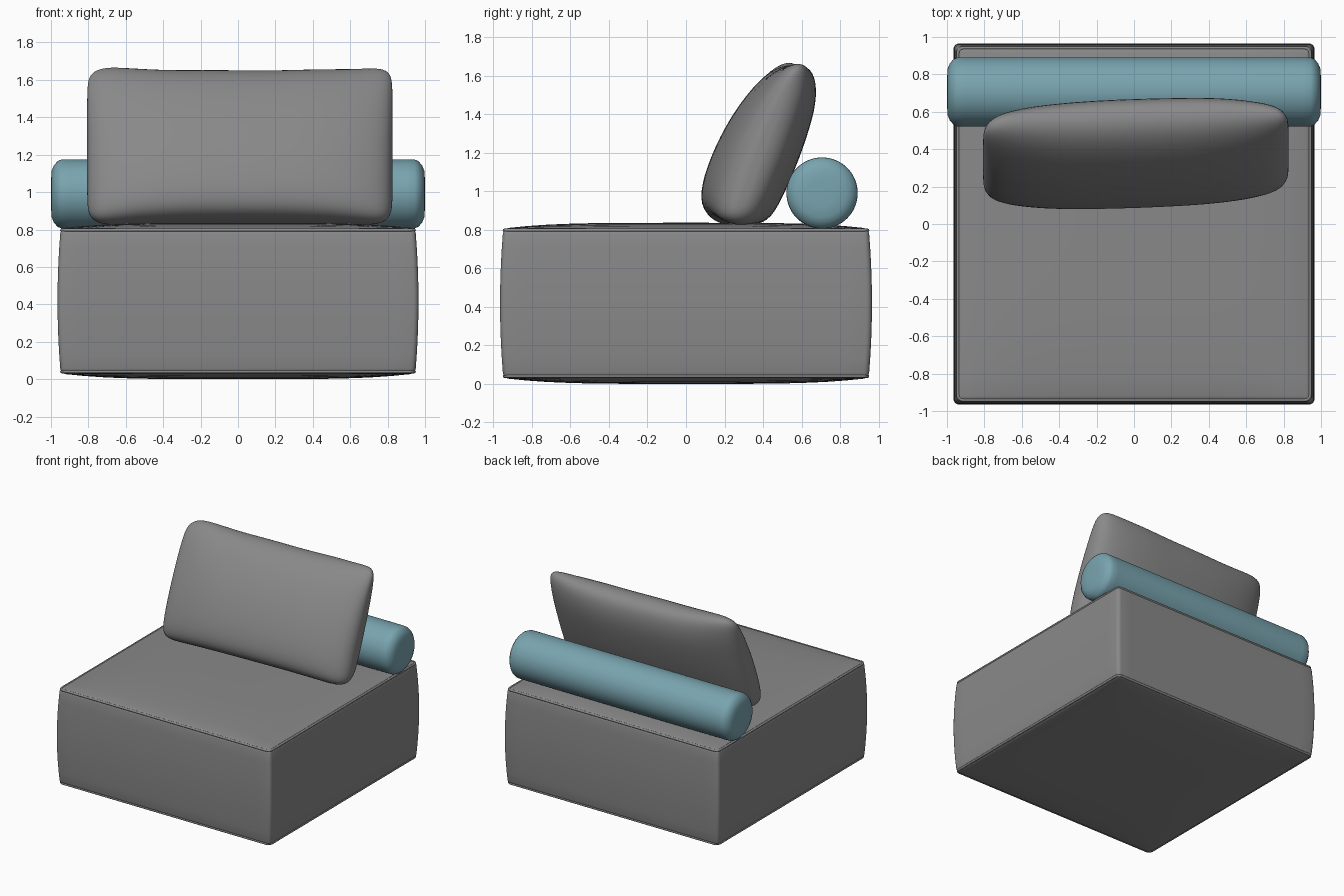
import bpy, bmesh, math
from mathutils import Vector, Matrix

if "Cube" in bpy.data.objects:
    bpy.data.objects.remove(bpy.data.objects["Cube"])


def material(name, rgb):
    m = bpy.data.materials.new(name)
    m.diffuse_color = (*rgb, 1)
    m.use_nodes = True
    m.node_tree.nodes["Principled BSDF"].inputs["Base Color"].default_value = m.diffuse_color
    return m


grey = material("grey fabric", (0.25, 0.25, 0.25))
blue = material("dusty blue fabric", (0.19, 0.37, 0.43))


def finish(name, bm, mat, subdiv=0):
    bmesh.ops.recalc_face_normals(bm, faces=bm.faces)
    me = bpy.data.meshes.new(name)
    bm.to_mesh(me)
    bm.free()
    me.materials.append(mat)
    ob = bpy.data.objects.new(name, me)
    bpy.context.collection.objects.link(ob)
    for p in me.polygons:
        p.use_smooth = True
    if subdiv:
        s = ob.modifiers.new("soft", 'SUBSURF')
        s.levels = s.render_levels = subdiv
    return ob


def loft(bm, rings):
    """Skin a list of closed rings and cap both ends."""
    vs = [[bm.verts.new(p) for p in r] for r in rings]
    n = len(vs[0])
    for a, b in zip(vs, vs[1:]):
        for i in range(n):
            bm.faces.new((a[i], a[(i + 1) % n], b[(i + 1) % n], b[i]))
    for r in (vs[0], vs[-1]):
        c = bm.verts.new(sum((v.co for v in r), Vector()) / n)
        for i in range(n):
            bm.faces.new((r[i], r[(i + 1) % n], c))


# Seat: block with softened edges and gently bulging faces
HX, HZ, CZ = 0.948, 0.388, 0.418


def bulge(p):
    a, b, c = p.x / HX, p.y / HX, (p.z - CZ) / HZ
    w = lambda t: max(0.0, 1 - abs(t) ** 4)
    side = 0.017 * (1 - min(1, c * c))
    return Vector((p.x + a * side, p.y + b * side,
                   p.z + c * 0.03 * w(a) * w(b) ))


bm = bmesh.new()
bmesh.ops.create_cube(bm, size=2, matrix=Matrix.Translation((0, 0, CZ)) @ Matrix.Diagonal((HX, HX, HZ, 1)))
bmesh.ops.bevel(bm, geom=bm.edges[:], offset=0.028, segments=4, profile=0.5, affect='EDGES')
for axis, h, mid, count in ((0, HX, 0, 20), (1, HX, 0, 20), (2, HZ, CZ, 10)):
    for k in range(1, count):
        co, no = Vector(), Vector()
        co[axis] = mid + (h - 0.03) * (2 * k / count - 1)
        no[axis] = 1
        bmesh.ops.bisect_plane(bm, geom=bm.verts[:] + bm.edges[:] + bm.faces[:], plane_co=co, plane_no=no)
for v in bm.verts:
    v.co = bulge(v.co)
finish("seat", bm, grey)

# Piping: thin cord along the upper and lower seams of the seat
for name, z in (("upper_piping", 0.797), ("lower_piping", 0.04)):
    cu = bpy.data.curves.new(name, 'CURVE')
    cu.dimensions = '3D'
    cu.bevel_depth, cu.bevel_resolution = 0.009, 2
    sp = cu.splines.new('POLY')
    h, r = 0.942, 0.03
    pts = [(sx * (h - r) + r * math.cos(t), sy * (h - r) + r * math.sin(t))
           for q, (sx, sy) in enumerate(((1, 1), (-1, 1), (-1, -1), (1, -1)))
           for t in [math.pi / 2 * (q + j / 4) for j in range(5)]]
    sp.points.add(len(pts) - 1)
    for p, (x, y) in zip(sp.points, pts):
        p.co = (x, y, z, 1)
    sp.use_cyclic_u = True
    cu.materials.append(grey)
    bpy.context.collection.objects.link(bpy.data.objects.new(name, cu))

# Bolster: round roll with slightly domed ends
half = [(0.90, 0.185), (0.945, 0.184), (0.965, 0.175), (0.985, 0.152), (0.996, 0.125), (1.0, 0.07)]
prof = [(-x, r) for x, r in reversed(half)] + half
bm = bmesh.new()
loft(bm, [[Vector((x, 0.706 + r * math.cos(t), 0.99 + r * math.sin(t)))
           for t in [2 * math.pi * i / 64 for i in range(64)]] for x, r in prof])
finish("bolster", bm, blue)

# Back cushion: leaning side profile (y, z) lofted across x, thinning to the ends
section = [(0.21, 0.83), (0.31, 0.815), (0.42, 0.83), (0.49, 0.95), (0.57, 1.13), (0.63, 1.30),
           (0.675, 1.46), (0.67, 1.60), (0.61, 1.655), (0.51, 1.665), (0.39, 1.59), (0.24, 1.40),
           (0.125, 1.17), (0.07, 0.98), (0.10, 0.88)]
centre = Vector((0.37, 1.24))
up, back = Vector((0.35, 0.937)), Vector((0.937, -0.35))
stations = [(0, 1, 0.985), (0.2, 0.99, 0.985), (0.4, 0.95, 0.99), (0.58, 0.84, 1.0), (0.70, 0.69, 1.01),
            (0.77, 0.53, 0.985), (0.805, 0.33, 0.90), (0.817, 0.14, 0.78)]
full = [(-x, t, h) for x, t, h in reversed(stations[1:])] + stations
rings = []
for x, t, h in full:
    ring = []
    for p in section:
        d = Vector(p) - centre
        u, n = d.dot(up) * h, d.dot(back) * t
        # small puckers along the top seam
        if u > 0.3:
            u += 0.006 * math.sin(17 * x)
        q = centre + up * u + back * n
        ring.append(Vector((x + 0.01, q.x + 0.035 * x, q.y)))
    rings.append(ring)
bm = bmesh.new()
loft(bm, rings)
finish("back_cushion", bm, grey, 2)
